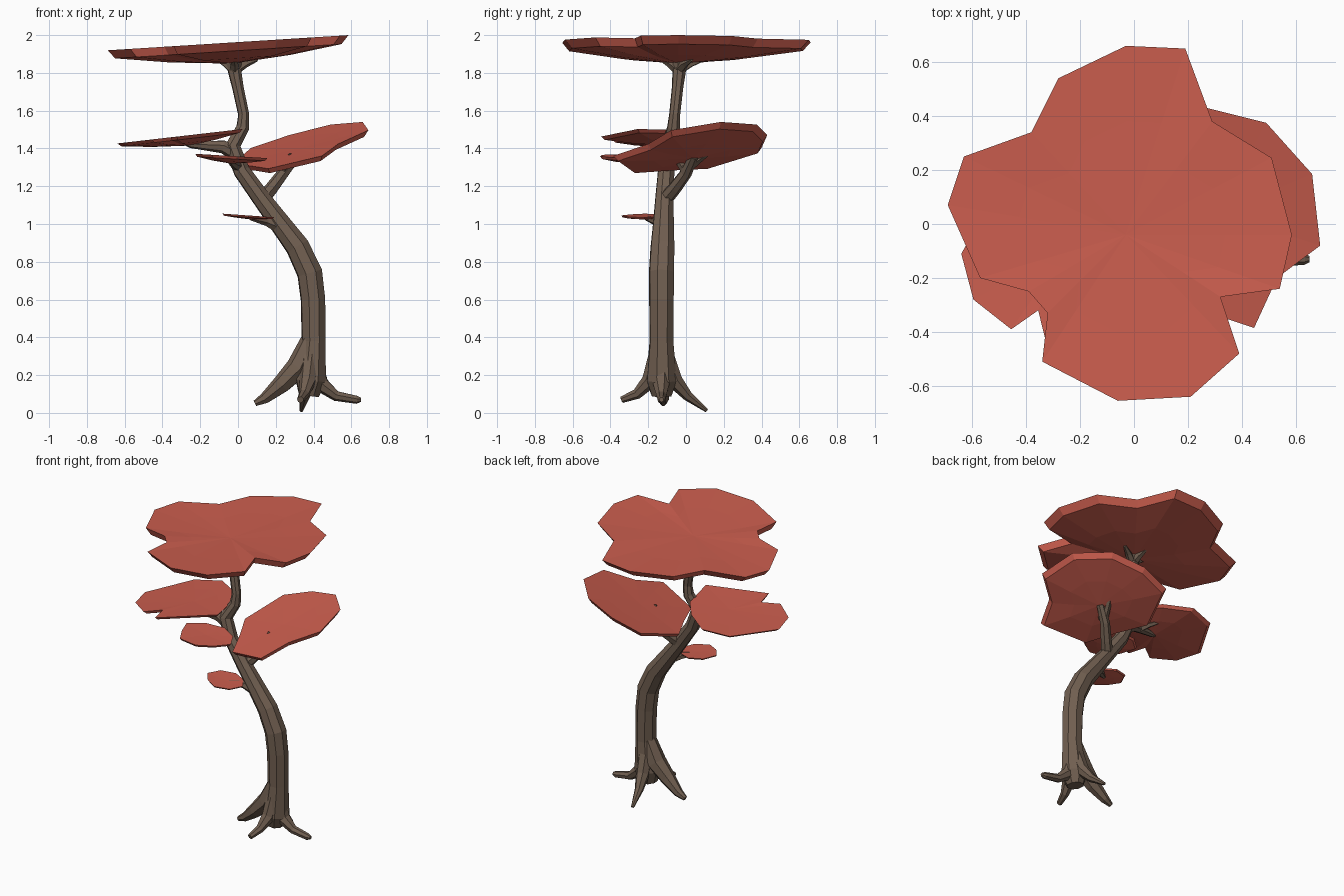
import bpy, bmesh, math
from mathutils import Vector


def material(name, col):
    m = bpy.data.materials.new(name)
    m.diffuse_color = (*col, 1)
    return m


BARK = material("brown bark", (0.165, 0.115, 0.082))
LEAF = material("coral red leaves", (0.60, 0.112, 0.077))


def finish(bm, name, mat):
    bmesh.ops.recalc_face_normals(bm, faces=bm.faces)
    me = bpy.data.meshes.new(name)
    bm.to_mesh(me)
    bm.free()
    me.materials.append(mat)
    ob = bpy.data.objects.new(name, me)
    bpy.context.collection.objects.link(ob)
    return ob


def limb(name, pts, sides=7):
    """Tapered faceted tube through (x, y, z, radius) points."""
    bm = bmesh.new()
    P = [Vector(p[:3]) for p in pts]
    rings, side = [], None
    for i, p in enumerate(P):
        t = (P[min(i + 1, len(P) - 1)] - P[max(i - 1, 0)]).normalized()
        ref = side if side else Vector((0.31, 0.95, 0.05))
        side = (ref - t * ref.dot(t)).normalized()
        up = t.cross(side)
        r = pts[i][3]
        rings.append([bm.verts.new(p + r * (math.cos(a) * side + math.sin(a) * up))
                      for a in (2 * math.pi * k / sides for k in range(sides))])
    for a, b in zip(rings, rings[1:]):
        for k in range(sides):
            j = (k + 1) % sides
            bm.faces.new((a[k], a[j], b[j], b[k]))
    bm.faces.new(rings[0])
    bm.faces.new(rings[-1])
    return finish(bm, name, BARK)


def leaf_pad(name, outline, centre, plane, rim, depth, dip):
    """Tilted slab: dished top, short rim, bowl-shaped underside."""
    bm = bmesh.new()
    cx, cy = centre
    a, b, c = plane

    def ring(s, dz):
        out = []
        for x, y in outline:
            px, py = cx + (x - cx) * s, cy + (y - cy) * s
            out.append(bm.verts.new((px, py, a + b * px + c * py + dz)))
        return out

    zc = a + b * cx + c * cy
    rings = [ring(0.6, -dip * 0.5), ring(1, 0), ring(0.94, -rim),
             ring(0.5, -rim - (depth - rim) * 0.6)]
    n = len(outline)
    for lo, hi in zip(rings, rings[1:]):
        for k in range(n):
            j = (k + 1) % n
            bm.faces.new((lo[k], lo[j], hi[j], hi[k]))
    for r, dz in ((rings[0], -dip), (rings[-1], -depth)):
        v = bm.verts.new((cx, cy, zc + dz))
        for k in range(n):
            bm.faces.new((r[k], r[(k + 1) % n], v))
    return finish(bm, name, LEAF)


def small_outline(cx, cy, rx, ry, wobble):
    n = len(wobble)
    return [(cx + rx * w * math.cos(2 * math.pi * k / n),
             cy + ry * w * math.sin(2 * math.pi * k / n)) for k, w in enumerate(wobble)]


# Trunk, leaning left as it rises
limb("trunk", [(.375, -.13, .09, .055), (.385, -.13, .17, .085), (.40, -.13, .38, .066),
               (.397, -.13, .60, .068), (.38, -.13, .74, .07), (.315, -.125, .88, .066),
               (.225, -.12, 1.0, .058), (.12, -.115, 1.14, .05), (.02, -.105, 1.28, .046),
               (-.03, -.09, 1.41, .045), (.025, -.065, 1.51, .036), (.03, -.06, 1.58, .03),
               (0, -.045, 1.72, .031), (-.02, -.035, 1.82, .037), (-.025, -.03, 1.87, .05)], 8)

# Roots
limb("root_left", [(.385, -.13, .38, .055), (.32, -.13, .24, .065), (.23, -.13, .15, .05),
                   (.14, -.12, .075, .03), (.09, -.12, .05, .016)])
limb("root_right", [(.40, -.13, .26, .05), (.44, -.13, .15, .045), (.52, -.13, .09, .028),
                    (.63, -.13, .07, .022), (.65, -.13, .07, .012)])
limb("root_front", [(.385, -.15, .30, .05), (.37, -.19, .17, .045),
                    (.35, -.26, .10, .028), (.33, -.34, .07, .018)])
limb("root_back", [(.385, -.11, .30, .05), (.375, -.06, .17, .045),
                   (.355, .01, .09, .028), (.335, .11, .012, .01)])

# Branches holding the leaf pads
limb("branch_right", [(.12, -.12, 1.12, .04), (.18, -.06, 1.19, .036),
                      (.24, 0, 1.27, .032), (.31, .04, 1.36, .026)])
limb("twig_right_back", [(.25, .0, 1.29, .028), (.27, .06, 1.335, .02), (.30, .13, 1.385, .012)], 5)
limb("twig_right_front", [(.24, .0, 1.28, .028), (.25, -.04, 1.33, .015), (.28, -.06, 1.37, .01)], 5)
limb("branch_left", [(-.01, -.09, 1.37, .04), (-.08, -.10, 1.41, .036), (-.17, -.11, 1.415, .026),
                     (-.25, -.12, 1.42, .018), (-.31, -.12, 1.44, .01)])
limb("twig_left", [(-.13, -.10, 1.41, .026), (-.17, -.05, 1.43, .018), (-.22, 0, 1.45, .012)], 5)
limb("branch_front", [(0, -.10, 1.31, .035), (-.02, -.19, 1.315, .022), (-.05, -.28, 1.34, .012)], 6)
limb("branch_low", [(.24, -.12, .98, .045), (.15, -.155, 1.015, .026), (.07, -.21, 1.03, .012)], 6)
for i, (x, y) in enumerate([(-.11, -.03), (.10, .03), (-.03, .09), (-.02, -.13)]):
    limb(f"twig_top_{i + 1}", [(-.02, -.04, 1.815, .03), ((x - .02) / 2, (y - .04) / 2, 1.85, .022),
                               (x, y, 1.87, .01)], 5)

# Large crown pad
leaf_pad("crown_leaves",
         [(.19, .65), (-.03, .66), (-.28, .54), (-.38, .34), (-.63, .25), (-.69, .07),
          (-.57, -.20), (-.39, -.25), (-.32, -.33), (-.34, -.51), (-.06, -.655), (.21, -.64),
          (.39, -.48), (.32, -.27), (.54, -.24), (.585, -.04), (.51, .245), (.29, .38)],
         (-.03, -.04), (1.963, .063, 0), .045, .112, .02)

# Left and right middle pads
leaf_pad("left_leaves",
         [(.025, -.255), (-.323, -.45), (-.355, -.32), (-.455, -.39), (-.595, -.28), (-.64, -.11),
          (-.47, .19), (-.29, .24), (-.13, .13), (-.03, 0)],
         (-.26, -.11), (1.50, .115, 0), .018, .055, .006)
leaf_pad("right_leaves",
         [(.69, -.08), (.66, .185), (.49, .375), (.27, .43), (.07, .40), (-.03, .12),
          (.07, -.08), (.16, -.29), (.445, -.385), (.53, -.20)],
         (.32, .04), (1.302, .305, .2), .03, .06, .008)

# Two small front pads
leaf_pad("front_leaves",
         small_outline(-.04, -.30, .195, .165, [1, .95, 1, .98, 1.02, .82, 1, .95, .85]),
         (-.04, -.29), (1.358, -.06, 0), .015, .04, .004)
leaf_pad("low_leaves",
         small_outline(.055, -.22, .135, .125, [1, .9, .95, 1, 1.02, .85, .98, 1]),
         (.06, -.22), (1.049, -.07, 0), .010, .02, .003)
